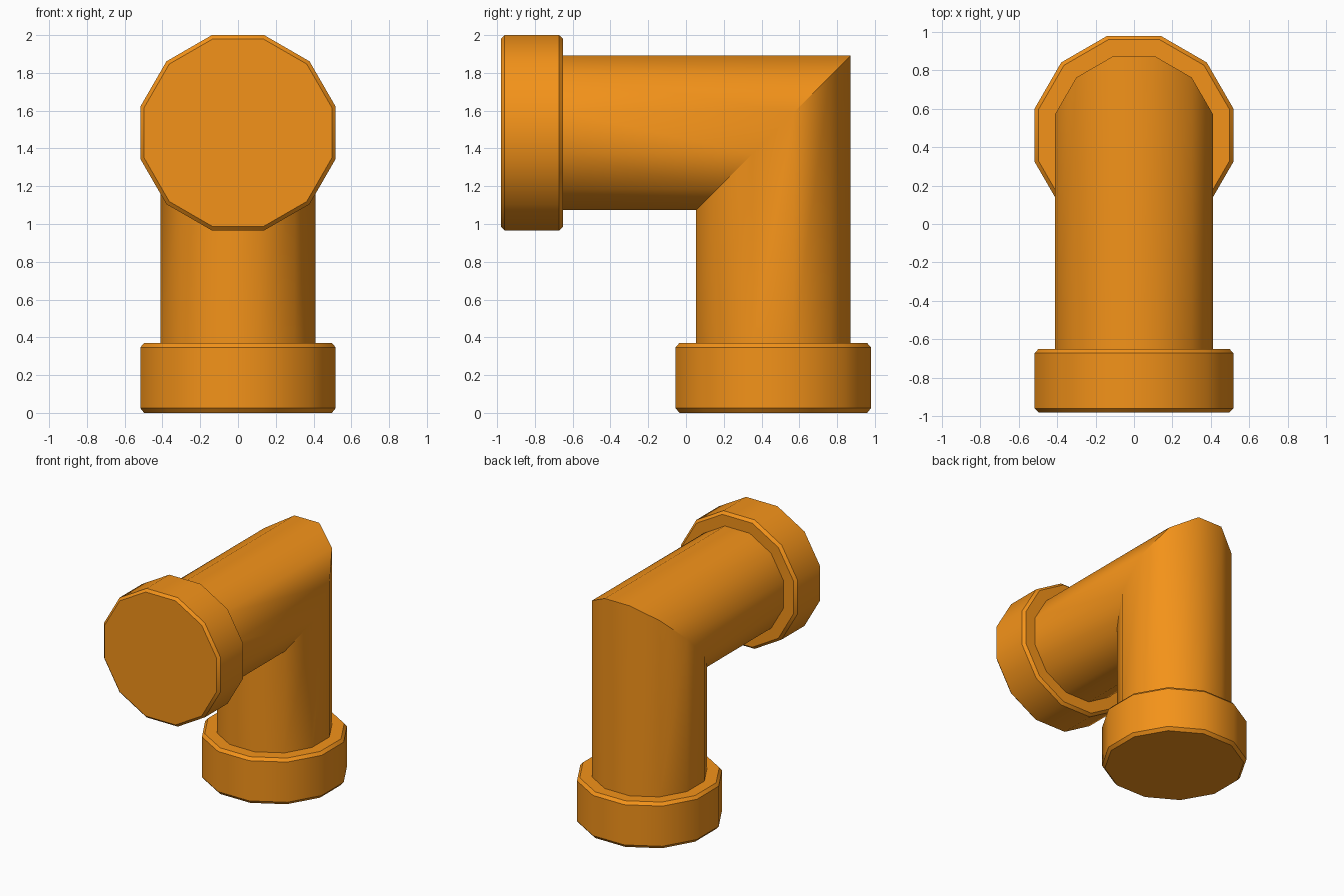
import bpy, bmesh, math

if "Cube" in bpy.data.objects:
    bpy.data.objects.remove(bpy.data.objects["Cube"])

SIDES = 12
CY, CZ = 0.462, 1.483      # axes of the upright and the level leg
PIPE, COLLAR, CH = 0.41, 0.517, 0.02   # distances from axis to flat side


def ring(bm, apothem, place):
    """One 12-sided cross-section; place(x, u) puts it in space."""
    r = apothem / math.cos(math.pi / SIDES)
    angles = [2 * math.pi * (i + 0.5) / SIDES for i in range(SIDES)]
    return [bm.verts.new(place(r * math.cos(a), r * math.sin(a))) for a in angles]


def upright(z):
    return lambda x, u: (x, CY + u, z)


def level(y):
    return lambda x, u: (x, y, CZ + u)


def mitre(x, u):
    return (x, CY + u, CZ + u)


# Cross-sections from the lower collar, round the mitred corner, to the front collar
sections = [
    (COLLAR - CH, upright(0.0)), (COLLAR, upright(0.025)),
    (COLLAR, upright(0.347)), (COLLAR - CH, upright(0.37)),
    (PIPE, upright(0.37)), (PIPE, mitre), (PIPE, level(-0.65)),
    (COLLAR - CH, level(-0.65)), (COLLAR, level(-0.672)),
    (COLLAR, level(-0.96)), (COLLAR - CH, level(-0.98)),
]

bm = bmesh.new()
rings = [ring(bm, a, p) for a, p in sections]
for lo, hi in zip(rings, rings[1:]):
    for i in range(SIDES):
        j = (i + 1) % SIDES
        bm.faces.new((lo[i], lo[j], hi[j], hi[i]))
# Closed ends
bm.faces.new(rings[0][::-1])
bm.faces.new(rings[-1])
bmesh.ops.recalc_face_normals(bm, faces=bm.faces)

mesh = bpy.data.meshes.new("elbow_pipe")
bm.to_mesh(mesh)
bm.free()
pipe = bpy.data.objects.new("elbow_pipe", mesh)
bpy.context.collection.objects.link(pipe)

# Orange paint
mat = bpy.data.materials.new("orange")
mat.diffuse_color = (0.9, 0.29, 0.01, 1)
mat.use_nodes = True
mat.node_tree.nodes["Principled BSDF"].inputs["Base Color"].default_value = mat.diffuse_color
mesh.materials.append(mat)

# Smooth round the pipe, sharp at chamfers and collars
bpy.context.view_layer.objects.active = pipe
pipe.select_set(True)
bpy.ops.object.shade_smooth_by_angle(angle=math.radians(35))
